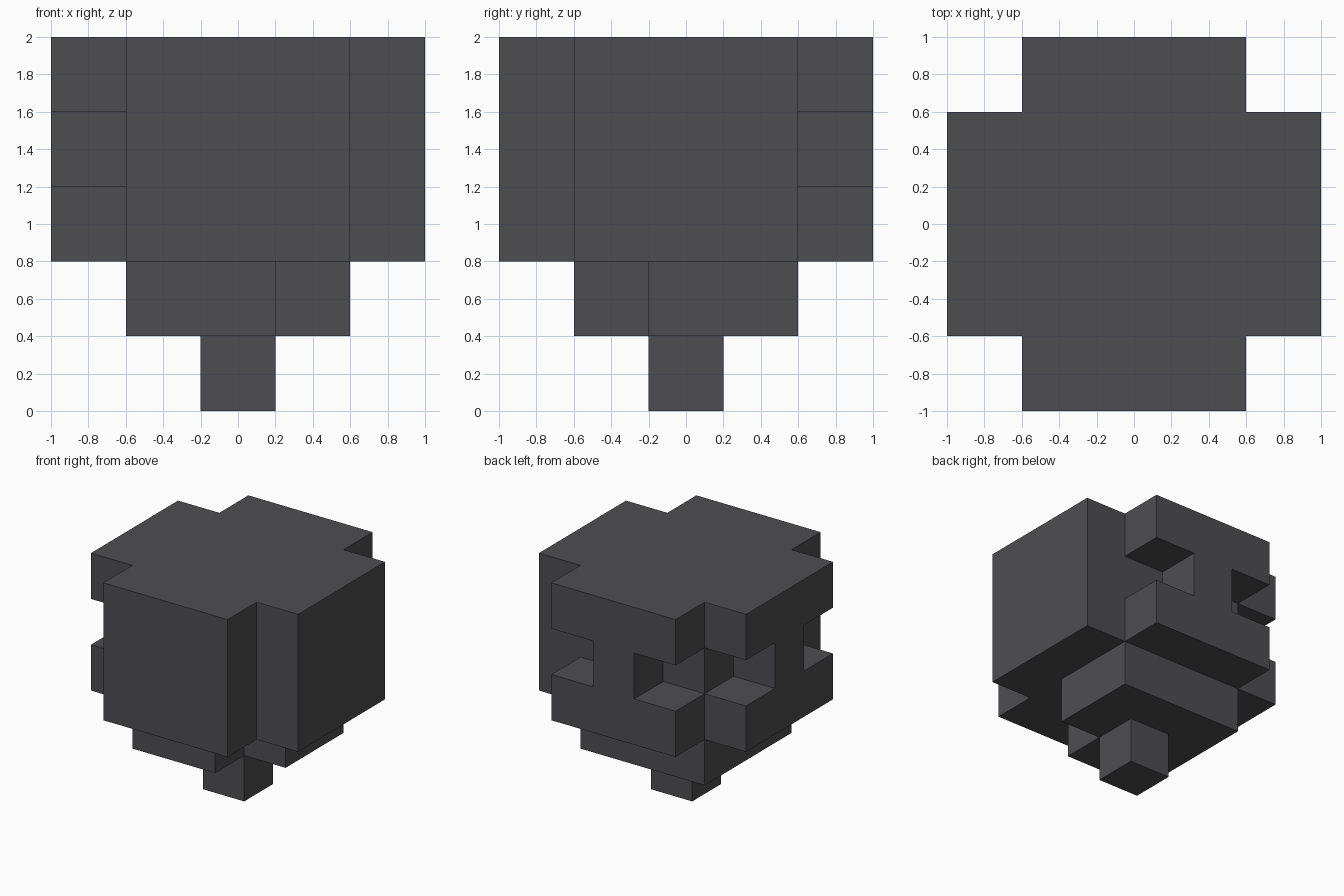
import bpy
import bmesh
from mathutils import Vector

cube = bpy.data.objects.get("Cube")
if cube:
    bpy.data.objects.remove(cube, do_unlink=True)

UNIT = 0.4
AXES = [Vector(a) for a in ((1, 0, 0), (0, 1, 0), (0, 0, 1))]

charcoal = bpy.data.materials.new("charcoal")
charcoal.use_nodes = True
COLOUR = (0.076, 0.074, 0.082, 1.0)
charcoal.diffuse_color = COLOUR
charcoal.node_tree.nodes["Principled BSDF"].inputs["Base Color"].default_value = COLOUR


def block(xs, ys, zs):
    """Cells of a box; x and y count from the centre, z from the ground."""
    return {(x, y, z) for x in xs for y in ys for z in zs}


INNER, OUTER = range(-1, 2), range(-2, 3)

# Head: two crossing slabs, with paired eye notches on the back and right sides
head = block(INNER, OUTER, range(2, 5)) | block(OUTER, INNER, range(2, 5))
for side in (-1, 1):
    head -= {(side, 2, 3), (-2, side, 3)}

# Jaw: a slab with one front corner missing
jaw = block(INNER, INNER, [1]) - {(1, -1, 1)}

# Neck: a single block
neck = {(0, 0, 0)}

solid = head | jaw | neck


def build(name, cells):
    """Outer skin of the cells, leaving out faces buried in the solid."""
    bm = bmesh.new()
    for cell in sorted(cells):
        centre = Vector(cell) + Vector((0, 0, 0.5))
        for i, axis in enumerate(AXES):
            u, v = AXES[(i + 1) % 3] / 2, AXES[(i + 2) % 3] / 2
            for sign in (-1, 1):
                beyond = tuple(int(c) for c in Vector(cell) + axis * sign)
                if beyond in solid:
                    continue
                mid = centre + axis * sign / 2
                ring = [mid - u - v, mid + u - v, mid + u + v, mid - u + v]
                bm.faces.new([bm.verts.new(p * UNIT) for p in ring[::sign]])
    bmesh.ops.remove_doubles(bm, verts=bm.verts, dist=0.001)
    bmesh.ops.dissolve_limit(bm, angle_limit=0.01, verts=bm.verts, edges=bm.edges)
    mesh = bpy.data.meshes.new(name)
    bm.to_mesh(mesh)
    bm.free()
    mesh.materials.append(charcoal)
    bpy.context.collection.objects.link(bpy.data.objects.new(name, mesh))


build("head", head)
build("jaw", jaw)
build("neck", neck)
